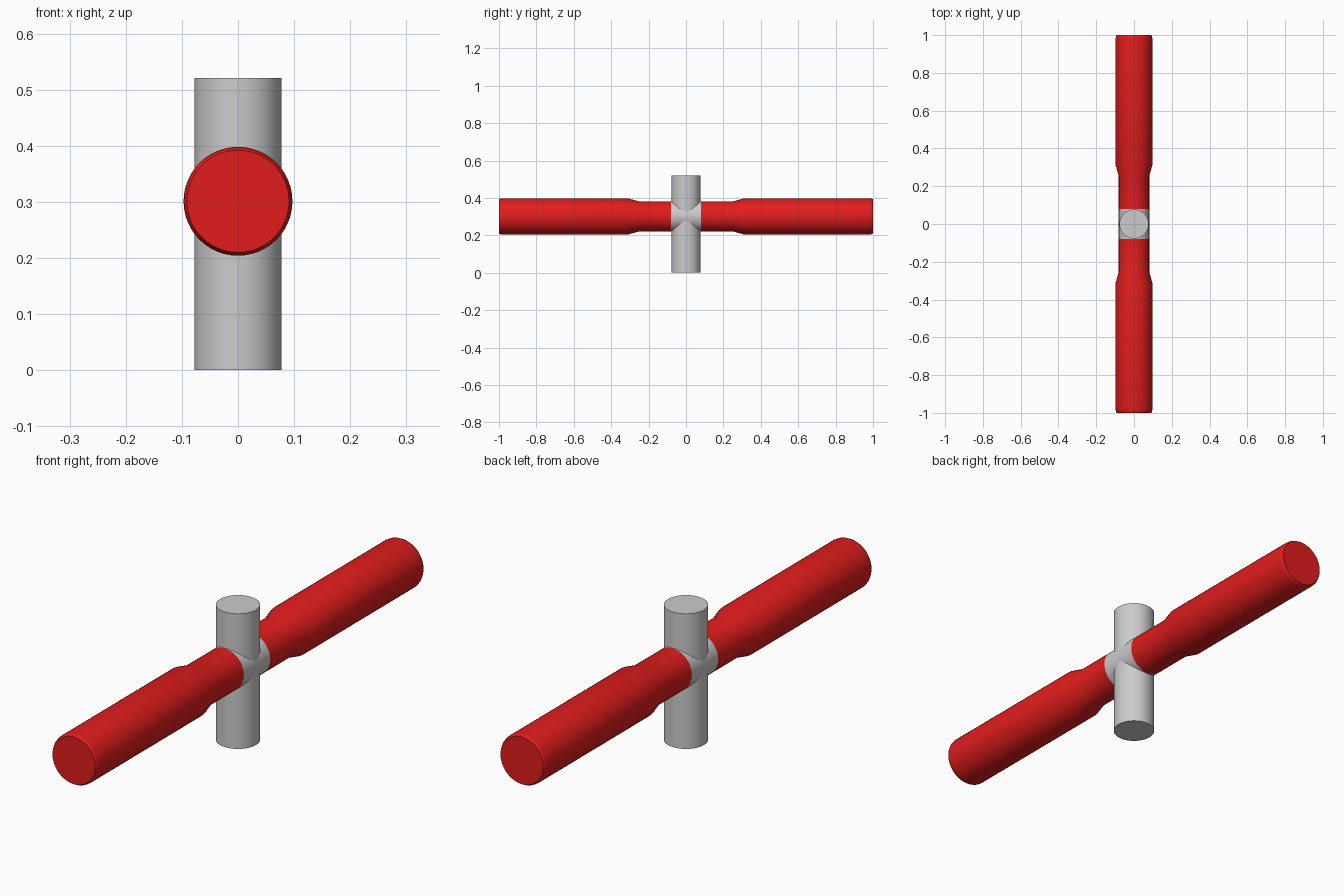
import bpy, bmesh, math
from mathutils import Matrix

if "Cube" in bpy.data.objects:
    bpy.data.objects.remove(bpy.data.objects["Cube"])

SIDES = 48
AXIS_Z = 0.301      # height of the horizontal bar
BAR_R = 0.081


def turned(name, profile, matrix, material=None):
    """Closed solid of revolution about local z from (radius, height) points."""
    bm = bmesh.new()
    rings = []
    for r, h in profile:
        rings.append([bm.verts.new((r * math.cos(2 * math.pi * i / SIDES),
                                    r * math.sin(2 * math.pi * i / SIDES), h))
                      for i in range(SIDES)])
    for a, b in zip(rings, rings[1:]):
        for i in range(SIDES):
            j = (i + 1) % SIDES
            bm.faces.new((a[i], a[j], b[j], b[i]))
    bm.faces.new(rings[0][::-1])
    bm.faces.new(rings[-1])
    bm.transform(matrix)
    bmesh.ops.recalc_face_normals(bm, faces=bm.faces)
    mesh = bpy.data.meshes.new(name)
    bm.to_mesh(mesh)
    bm.free()
    obj = bpy.data.objects.new(name, mesh)
    bpy.context.collection.objects.link(obj)
    if material:
        mesh.materials.append(material)
    bpy.ops.object.select_all(action='DESELECT')
    obj.select_set(True)
    bpy.context.view_layer.objects.active = obj
    bpy.ops.object.shade_smooth_by_angle(angle=math.radians(30))
    return obj


red = bpy.data.materials.new("red")
red.diffuse_color = (0.75, 0.012, 0.012, 1)
red.use_nodes = True
red.node_tree.nodes["Principled BSDF"].inputs["Base Color"].default_value = red.diffuse_color

# Upright post
turned("post", [(0.0775, 0), (0.0775, 0.521)], Matrix())

# Collar and grips lie along y
lift = Matrix.Translation((0, 0, AXIS_Z))
turned("collar", [(BAR_R, -0.08), (BAR_R, 0.08)],
       lift @ Matrix.Rotation(math.pi / 2, 4, 'X'))

# Grip: narrow neck, flare, long barrel, softened end
grip = [(BAR_R, 0.08), (BAR_R, 0.253), (0.097, 0.312),
        (0.097, 0.982), (0.0955, 0.992), (0.091, 1.0)]
for name, angle in (("front_grip", math.pi / 2), ("back_grip", -math.pi / 2)):
    turned(name, grip, lift @ Matrix.Rotation(angle, 4, 'X'), red)
